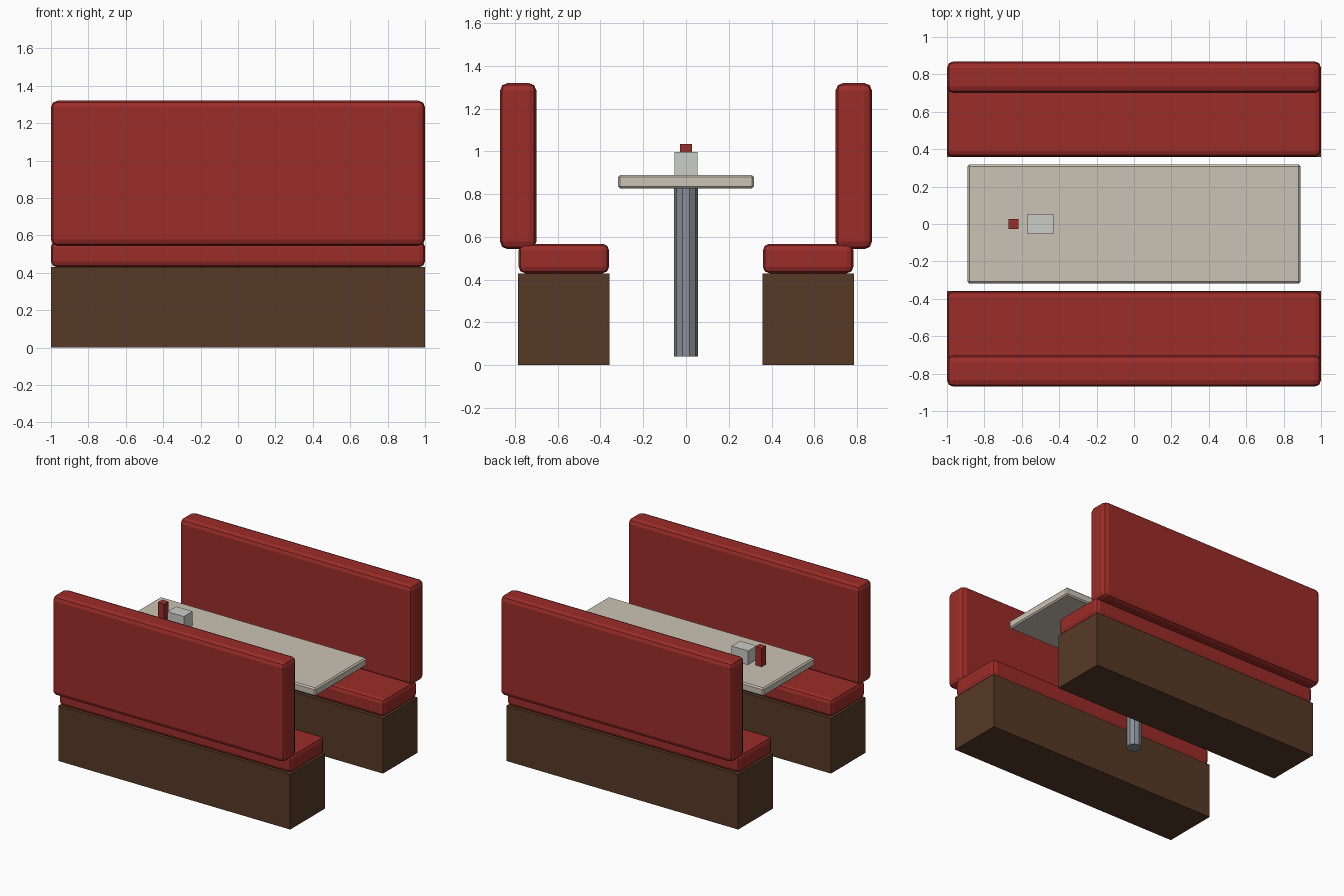
import bpy

if "Cube" in bpy.data.objects:
    bpy.data.objects.remove(bpy.data.objects["Cube"])

def material(name, rgb):
    m = bpy.data.materials.new(name)
    m.diffuse_color = (*rgb, 1)
    m.use_nodes = True
    m.node_tree.nodes["Principled BSDF"].inputs["Base Color"].default_value = m.diffuse_color
    return m

RED = material("red_vinyl", (0.33, 0.026, 0.022))
WOOD = material("dark_wood", (0.095, 0.042, 0.02))
CREAM = material("cream_top", (0.6, 0.55, 0.46))
STEEL = material("steel", (0.25, 0.28, 0.31))
SILVER = material("silver", (0.6, 0.61, 0.58))

def box(name, lo, hi, mat, bevel=0, segments=1):
    """Box between two opposite corners, with optional rounded edges."""
    bpy.ops.mesh.primitive_cube_add(size=1, location=[(a + b) / 2 for a, b in zip(lo, hi)])
    ob = bpy.context.object
    ob.name = name
    ob.scale = [b - a for a, b in zip(lo, hi)]
    bpy.ops.object.transform_apply(location=False, rotation=False, scale=True)
    ob.data.materials.append(mat)
    if bevel:
        mod = ob.modifiers.new("rounded_edges", 'BEVEL')
        mod.width = bevel
        mod.segments = segments
    return ob

# Two facing benches: wooden plinth, seat cushion, backrest
for side, s in (("front", -1), ("back", 1)):
    def bench_part(name, y0, y1, z0, z1, mat, bevel=0):
        ya, yb = sorted((s * y0, s * y1))
        box(f"{side}_{name}", (-1, ya, z0), (1, yb, z1), mat, bevel, 2)
    bench_part("bench_base", 0.357, 0.785, 0, 0.43, WOOD)
    bench_part("seat_cushion", 0.36, 0.783, 0.43, 0.568, RED, 0.03)
    bench_part("backrest", 0.70, 0.87, 0.543, 1.32, RED, 0.035)

# Table top and pedestal
box("table_top", (-0.89, -0.318, 0.826), (0.89, 0.318, 0.89), CREAM, 0.01)
bpy.ops.mesh.primitive_cylinder_add(vertices=10, radius=0.055, depth=0.79, location=(0, 0, 0.435))
pole = bpy.context.object
pole.name = "table_pedestal"
pole.data.materials.append(STEEL)

# Items on the table
box("napkin_holder", (-0.572, -0.053, 0.89), (-0.43, 0.053, 0.998), SILVER)
box("sauce_bottle", (-0.672, -0.027, 0.89), (-0.617, 0.027, 1.034), RED)
